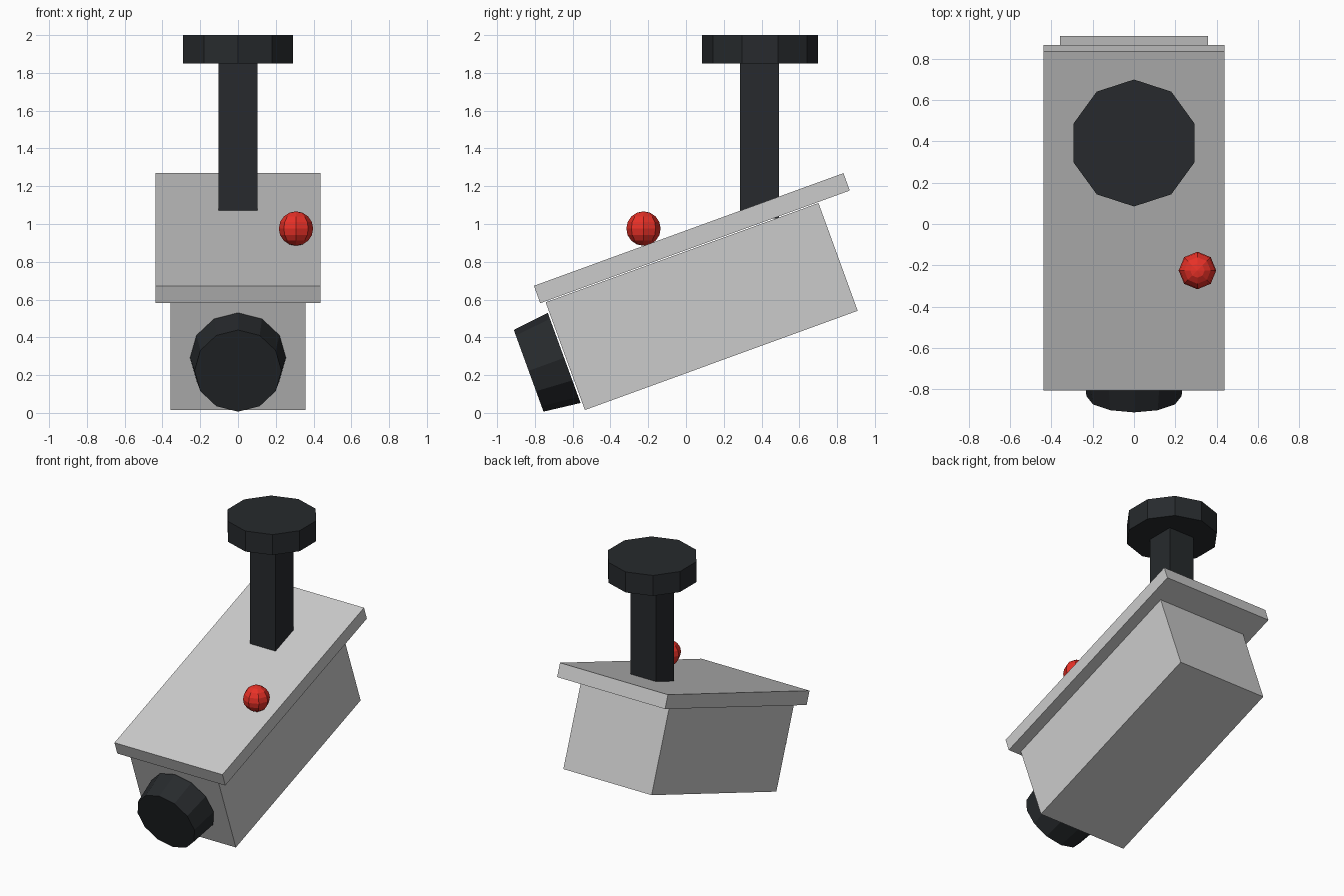
import bpy
import bmesh
from math import radians
from mathutils import Matrix

if "Cube" in bpy.data.objects:
    bpy.data.objects.remove(bpy.data.objects["Cube"])

TILT = radians(20)


def material(name, color):
    mat = bpy.data.materials.new(name)
    mat.diffuse_color = (*color, 1)
    mat.use_nodes = True
    mat.node_tree.nodes["Principled BSDF"].inputs["Base Color"].default_value = mat.diffuse_color
    return mat


def finish(name, bm, location, rot_x=0, mat=None):
    mesh = bpy.data.meshes.new(name)
    bm.to_mesh(mesh)
    bm.free()
    obj = bpy.data.objects.new(name, mesh)
    obj.location = location
    obj.rotation_euler.x = rot_x
    if mat:
        mesh.materials.append(mat)
    bpy.context.collection.objects.link(obj)
    return obj


def box(name, size, location, rot_x=0, mat=None):
    bm = bmesh.new()
    bmesh.ops.create_cube(bm, size=1, matrix=Matrix.Diagonal((*size, 1)))
    return finish(name, bm, location, rot_x, mat)


def cone(name, sides, r_bottom, r_top, depth, location, rot_x=0, mat=None):
    bm = bmesh.new()
    bmesh.ops.create_cone(bm, cap_ends=True, segments=sides,
                          radius1=r_bottom, radius2=r_top, depth=depth)
    return finish(name, bm, location, rot_x, mat)


dark = material("dark_plastic", (0.02, 0.023, 0.026))
red = material("red_light", (0.8, 0.03, 0.02))

# Tilted housing and its overhanging lid
box("housing", (0.715, 1.537, 0.607), (0, 0.083, 0.563), TILT)
box("lid", (0.875, 1.744, 0.098), (0, 0.031, 0.925), TILT)

# Lens barrel, narrowing toward the front
cone("lens", 12, 0.23, 0.254, 0.20, (0, -0.739, 0.257), TILT - radians(90), dark)

# Ceiling mount: square post sunk into the lid, and round plate
box("mount_post", (0.206, 0.206, 0.88), (0, 0.39, 1.47), mat=dark)
cone("mount_plate", 10, 0.307, 0.307, 0.15, (0, 0.392, 1.925), mat=dark)

# Indicator light on the lid
bm = bmesh.new()
bmesh.ops.create_uvsphere(bm, u_segments=8, v_segments=8, radius=0.091)
finish("indicator_light", bm, (0.307, -0.225, 0.976), mat=red)
